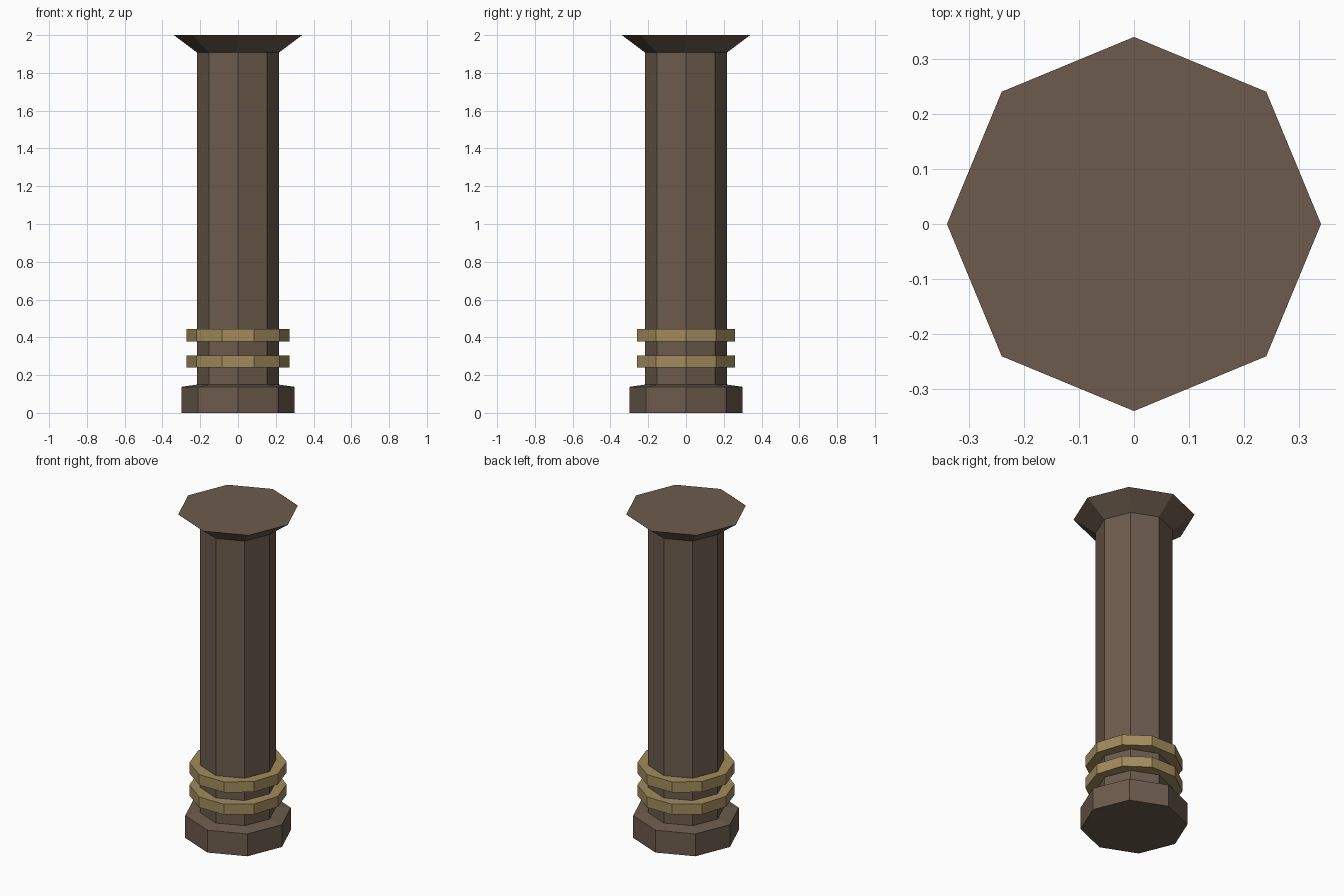
import bpy
import bmesh
from math import cos, sin, tau

if "Cube" in bpy.data.objects:
    bpy.data.objects.remove(bpy.data.objects["Cube"])


def material(name, color):
    mat = bpy.data.materials.new(name)
    mat.diffuse_color = (*color, 1)
    mat.use_nodes = True
    mat.node_tree.nodes["Principled BSDF"].inputs["Base Color"].default_value = mat.diffuse_color
    return mat


def lathe(name, profile, sides, mat):
    """Faceted solid from (radius, z) rings listed bottom to top."""
    bm = bmesh.new()
    rings = [[bm.verts.new((r * cos(tau * i / sides), r * sin(tau * i / sides), z))
              for i in range(sides)] for r, z in profile]
    for low, high in zip(rings, rings[1:]):
        for i in range(sides):
            j = (i + 1) % sides
            bm.faces.new((low[i], low[j], high[j], high[i]))
    bm.faces.new(rings[0][::-1])
    bm.faces.new(rings[-1])
    mesh = bpy.data.meshes.new(name)
    bm.to_mesh(mesh)
    bm.free()
    mesh.materials.append(mat)
    obj = bpy.data.objects.new(name, mesh)
    bpy.context.collection.objects.link(obj)
    return obj


stone = material("brown_stone", (0.15, 0.105, 0.073))
brass = material("brass", (0.36, 0.26, 0.11))

# Octagonal column: plinth, sloped shoulder, shaft and flared capital
lathe("column", [(0.30, 0), (0.30, 0.138), (0.216, 0.15),
                 (0.216, 1.907), (0.34, 2.0)], 8, stone)

# Two ten-sided bands around the lower shaft
for name, z in (("lower_band", 0.24), ("upper_band", 0.378)):
    lathe(name, [(0.272, z), (0.272, z + 0.065)], 10, brass)
